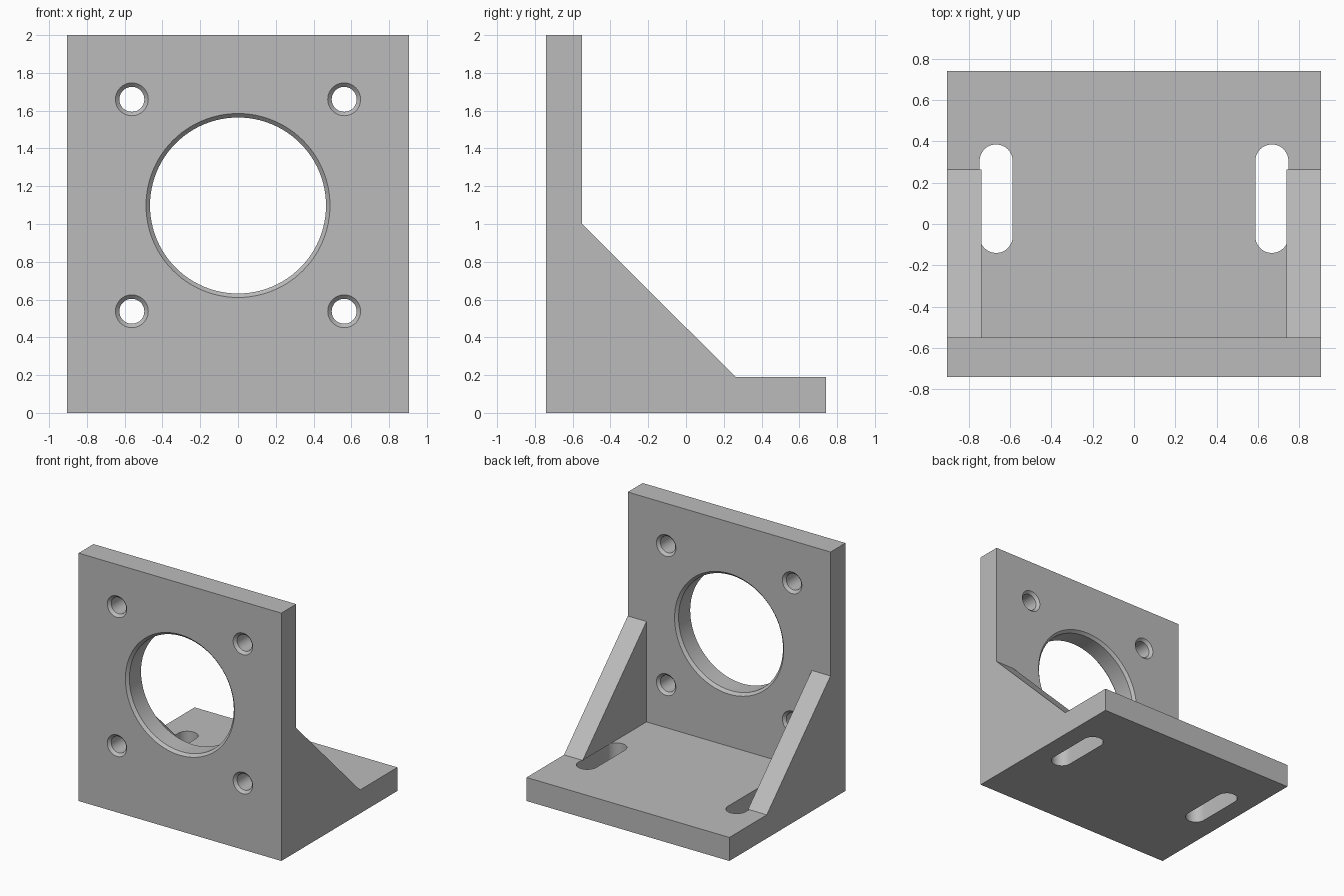
import bpy, bmesh, math
from mathutils import Vector

cube = bpy.data.objects.get("Cube")
if cube:
    bpy.data.objects.remove(cube, do_unlink=True)

grey = bpy.data.materials.new("plain grey")
grey.use_nodes = True
grey.diffuse_color = (0.5, 0.5, 0.5, 1)
grey.node_tree.nodes["Principled BSDF"].inputs["Base Color"].default_value = (0.5, 0.5, 0.5, 1)

HALF_W, FRONT, BACK, TOP = 0.905, -0.74, 0.74, 2.0
THICK = 0.19
RIB_W = 0.167
INNER = FRONT + THICK


def finish(bm, name):
    bmesh.ops.recalc_face_normals(bm, faces=bm.faces)
    mesh = bpy.data.meshes.new(name)
    bm.to_mesh(mesh)
    bm.free()
    mesh.materials.append(grey)
    obj = bpy.data.objects.new(name, mesh)
    bpy.context.collection.objects.link(obj)
    return obj


def prism(name, points, offset):
    """Extrude a flat outline along the offset vector."""
    bm = bmesh.new()
    face = bm.faces.new([bm.verts.new(p) for p in points])
    extruded = bmesh.ops.extrude_face_region(bm, geom=[face])["geom"]
    verts = [v for v in extruded if isinstance(v, bmesh.types.BMVert)]
    bmesh.ops.translate(bm, verts=verts, vec=Vector(offset))
    return finish(bm, name)


def chamfered_cutter(name, x, z, radius, chamfer, segments):
    """Round cutter along y, flared at both faces of the upright plate."""
    over = 0.02
    stations = [(FRONT - over, radius + chamfer + over), (FRONT + chamfer, radius),
                (INNER - chamfer, radius), (INNER + over, radius + chamfer + over)]
    bm = bmesh.new()
    rings = []
    for y, r in stations:
        angles = [math.tau * i / segments for i in range(segments)]
        rings.append([bm.verts.new((x + r * math.cos(a), y, z + r * math.sin(a))) for a in angles])
    for a, b in zip(rings, rings[1:]):
        for i in range(segments):
            j = (i + 1) % segments
            bm.faces.new((a[i], a[j], b[j], b[i]))
    bm.faces.new(rings[0])
    bm.faces.new(rings[-1])
    return finish(bm, name)


def slot_cutter(name, x, y_min, y_max, radius, steps=24):
    """Vertical cutter with rounded ends."""
    points = []
    for y, start in ((y_max - radius, 0), (y_min + radius, math.pi)):
        for i in range(steps + 1):
            a = start + math.pi * i / steps
            points.append((x + radius * math.cos(a), y + radius * math.sin(a), -0.1))
    return prism(name, points, (0, 0, THICK + 0.2))


def boolean(target, tool, operation):
    mod = target.modifiers.new(tool.name, 'BOOLEAN')
    mod.operation = operation
    mod.solver = 'EXACT'
    mod.object = tool
    bpy.context.view_layer.objects.active = target
    bpy.ops.object.modifier_apply(modifier=mod.name)
    bpy.data.objects.remove(tool, do_unlink=True)


# Upright plate and base as one angle section
section = [(FRONT, 0), (BACK, 0), (BACK, THICK), (INNER, THICK), (INNER, TOP), (FRONT, TOP)]
bracket = prism("angle_bracket", [(-HALF_W, y, z) for y, z in section], (2 * HALF_W, 0, 0))

# Central bore and four screw holes
boolean(bracket, chamfered_cutter("bore_cutter", 0, 1.098, 0.466, 0.021, 96), 'DIFFERENCE')
for x in (-0.562, 0.562):
    for z in (0.538, 1.66):
        boolean(bracket, chamfered_cutter("screw_cutter", x, z, 0.066, 0.021, 48), 'DIFFERENCE')

# Mounting slots in the base
for side in (-1, 1):
    boolean(bracket, slot_cutter("slot_cutter", side * 0.667, -0.14, 0.385, 0.08), 'DIFFERENCE')

# Sloping side ribs, standing on the base
rib = [(INNER, THICK), (0.263, THICK), (INNER, 1.0)]
for side, label in ((-1, "right_rib"), (1, "left_rib")):
    outline = [(side * HALF_W, y, z) for y, z in rib]
    boolean(bracket, prism(label, outline, (-side * RIB_W, 0, 0)), 'UNION')

# Smooth bores with crisp edges
bpy.ops.object.select_all(action='DESELECT')
bracket.select_set(True)
bpy.context.view_layer.objects.active = bracket
bpy.ops.object.shade_smooth_by_angle(angle=math.radians(25))
